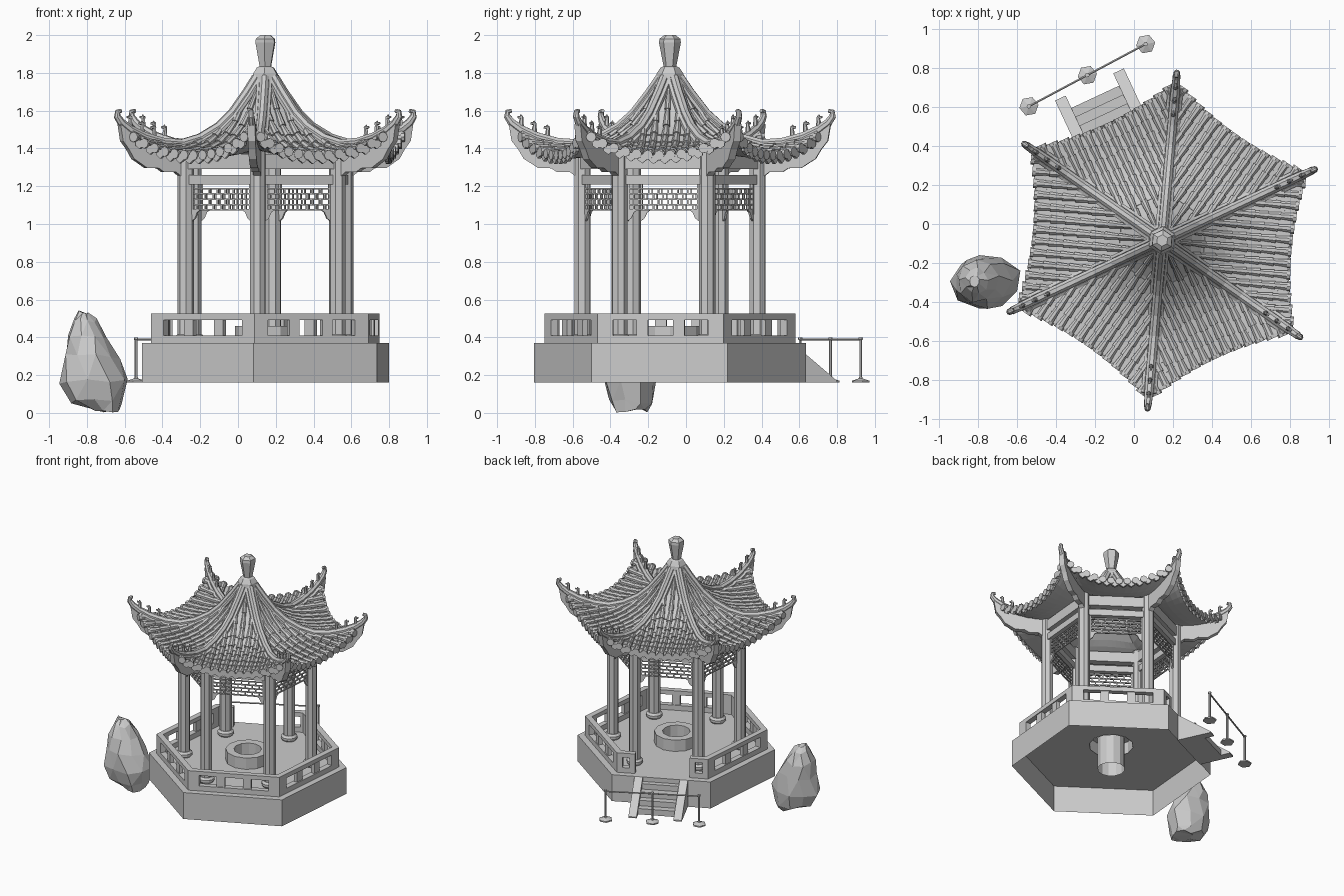
import bpy, bmesh, random
from math import sin, cos, tan, pi, radians
from mathutils import Vector

if "Cube" in bpy.data.objects:
    bpy.data.objects.remove(bpy.data.objects["Cube"])

CX, CY = 0.145, -0.085            # pavilion axis
CORNERS = [25 + 60 * k for k in range(6)]
SIDES = [55 + 60 * k for k in range(6)]
STAIR = 115
T30, C30 = tan(pi / 6), cos(pi / 6)

def P(a, d, l, z):  # point at distance d along heading a, offset l sideways
    a = radians(a)
    return Vector((CX + d * cos(a) - l * sin(a), CY + d * sin(a) + l * cos(a), z))

def loft(bm, rings, cap=True, loop=False):
    vs = [[bm.verts.new(p) for p in r] for r in rings]
    for a, b in list(zip(vs, vs[1:])) + ([(vs[-1], vs[0])] if loop else []):
        for i in range(len(a)):
            j = (i + 1) % len(a)
            bm.faces.new((a[i], a[j], b[j], b[i]))
    if cap:
        bm.faces.new(vs[0][::-1])
        bm.faces.new(vs[-1])

def box(bm, a, d0, d1, l0, l1, z0, z1):
    loft(bm, [[P(a, d0, l0, z), P(a, d1, l0, z), P(a, d1, l1, z), P(a, d0, l1, z)] for z in (z0, z1)])

def lathe(bm, c, prof, n, rot=0, cap=True):
    angles = [radians(rot) + 2 * pi * i / n for i in range(n)]
    loft(bm, [[(c[0] + r * cos(t), c[1] + r * sin(t), z) for t in angles] for r, z in prof], cap)

def tube(bm, pts, radii, side, n=8, tall=1.0):
    rings = []
    for i, p in enumerate(pts):
        up = side.cross((pts[min(i + 1, len(pts) - 1)] - pts[max(i - 1, 0)]).normalized())
        angles = [2 * pi * (k + .5) / n for k in range(n)]
        rings.append([p + radii[i] * (side * cos(t) + up * tall * sin(t)) for t in angles])
    loft(bm, rings)

def plate(bm, a, pts, d0, d1):  # outline (l, z) extruded along d
    loft(bm, [[P(a, d, l, z) for l, z in pts] for d in (d0, d1)])

def done(bm, name):
    bmesh.ops.recalc_face_normals(bm, faces=bm.faces)
    me = bpy.data.meshes.new(name)
    bm.to_mesh(me)
    bm.free()
    bpy.context.collection.objects.link(bpy.data.objects.new(name, me))

def curve(table, x):
    for (x0, y0), (x1, y1) in zip(table, table[1:]):
        if x <= x1:
            break
    return y0 + (y1 - y0) * (x - x0) / (x1 - x0)

# Platform: hollow hexagonal plinth, floor with a round hole
bm = bmesh.new()
top = [bm.verts.new(P(a, .722, 0, .37)) for a in CORNERS]
low = [bm.verts.new(P(a, .722, 0, .16)) for a in CORNERS]
hole = [bm.verts.new(P(30 * i, .16, 0, .37)) for i in range(12)]
edges = [bm.edges.new((r[i - 1], r[i])) for r in (top, hole) for i in range(len(r))]
bmesh.ops.triangle_fill(bm, edges=edges, use_beauty=True, use_dissolve=False)
for i in range(6):
    bm.faces.new((top[i - 1], low[i - 1], low[i], top[i]))
done(bm, "platform")
# Well ring with its shaft hanging under the floor
bm = bmesh.new()
lathe(bm, (CX, CY), [(.16, .365), (.16, .46), (.1, .46), (.1, .17)], 12, cap=False)
done(bm, "well")
# Steps between sloped side walls
bm, walls = bmesh.new(), bmesh.new()
for i in range(4):
    box(bm, STAIR, .62, .665 + .05 * i, -.14, .14, .16, .335 - .043 * i)
for s in (-1, 1):
    slope = ((.62, .16), (.885, .16), (.885, .17), (.626, .37), (.62, .37))
    loft(walls, [[P(STAIR, d, s * l, z) for d, z in slope] for l in (.135, .195)])
done(bm, "steps")
done(walls, "stair_side_walls")
# Balustrade with windows, open at the stairs
bm = bmesh.new()
for a in SIDES:
    runs = [(-.333, .333, ((0, .12), (.31, .4), (.6, .69), (.88, 1)))]
    if a == STAIR:
        runs = [(l0, l1, ((0, .3), (.7, 1))) for l0, l1 in ((-.333, -.2), (.2, .333))]
    for l0, l1, posts in runs:
        box(bm, a, .535, .578, l0, l1, .37, .41)
        box(bm, a, .535, .578, l0, l1, .492, .525)
        for t0, t1 in posts:
            e = 0 if t0 == 0 or t1 == 1 else .007
            box(bm, a, .535 + e, .578 - e, l0 + t0 * (l1 - l0), l0 + t1 * (l1 - l0), .405, .495)
done(bm, "balustrade")
# Columns on drum bases
bm = bmesh.new()
for a in CORNERS:
    c = P(a, .465, 0, 0)
    lathe(bm, c, [(.044, .39), (.044, 1.39)], 8, a + 22.5)
    lathe(bm, c, [(.05, .37), (.06, .385), (.06, .4), (.046, .415)], 12, a)
done(bm, "columns")
# Tie beams and hanging lattice under them
bm, lat = bmesh.new(), bmesh.new()
levels = (1.075, 1.103, 1.131, 1.159, 1.187)
for a in SIDES:
    box(bm, a, .383, .423, -.232, .232, 1.21, 1.26)
    box(bm, a, .375, .428, -.245, .245, 1.29, 1.37)
    for r, z in enumerate(levels):
        box(lat, a, .398, .408, -.19, .19, z - .004, z + .004)
        for i in range(-3, 4 if r < 4 else -3):
            l = i * .052 + (.026 if r % 2 else 0)
            if abs(l) < .18:
                box(lat, a, .398, .408, l - .004, l + .004, z, z + .028)
    for s in (-1, 1):
        box(lat, a, .396, .41, s * .18, s * .196, 1.05, 1.212)
        spandrel = ((.19, 1.078), (.13, 1.078), (.155, 1.062), (.17, 1.03), (.19, 1.015))
        plate(lat, a, [(s * l, z) for l, z in spandrel], .397, .409)
done(bm, "tie_beams")
done(lat, "lattice")

# Roof surface: sagging mid profile blended into upswept corner profile
MID = [(.05, 1.75), (.1, 1.665), (.165, 1.565), (.234, 1.49), (.33, 1.425), (.42, 1.39), (.52, 1.37), (.68, 1.355)]
HIP = [(.058, 1.75), (.105, 1.67), (.19, 1.565), (.27, 1.495), (.38, 1.435), (.49, 1.405), (.6, 1.415), (.71, 1.445), (.84, 1.5)]
def roof_z(d, l):
    w = min(1, abs(l) / (d * T30)) ** 2.2
    return curve(MID, d) * (1 - w) + curve(HIP, d / C30) * w
def eave(l):
    return .655 + .05 * (l / .39) ** 2
def roof_point(a, s, t):
    d = .05 + (.605 + .05 * t * t) * s
    return P(a, d, t * d * T30, roof_z(d, t * d * T30))
bm = bmesh.new()
rings = [[roof_point(a, s / 12, i / 6) for a in SIDES for i in range(-6, 6)] for s in range(13)]
under = [[p - Vector((0, 0, .018)) for p in r] for r in reversed(rings)]
loft(bm, rings + under, cap=False, loop=True)
done(bm, "roof_deck")

# Overlapping barrel tiles, end discs, drip tiles and pan tiles
tiles, ends = bmesh.new(), bmesh.new()
GAP = .0595
for a in SIDES:
    side = P(a, 0, 1, 0) - P(a, 0, 0, 0)
    for i in range(-6, 7):
        l = i * GAP
        d0, d1 = max(.07, abs(l) / T30 + .015), eave(l)
        n = max(1, round((d1 - d0) / .075))
        for k in range(n):
            da, db = d0 + (d1 - d0) * k / n, d0 + (d1 - d0) * (k + 1) / n
            tube(tiles, [P(a, da, l, roof_z(da, l) + .006), P(a, db, l, roof_z(db, l) + .008)],
                 [.008 + .009 * min(1, da / .3), .01 + .013 * min(1, db / .3)], side, 8)
        z = roof_z(d1, l) + .006
        plate(ends, a, [(l + .027 * cos(pi * k / 4), z + .027 * sin(pi * k / 4)) for k in range(8)], d1 - .005, d1 + .012)
        if i == 6:
            continue
        m = l + GAP / 2
        d, z = eave(m), roof_z(eave(m), m)
        drip = ((-.026, .008), (.026, .008), (.024, -.022), (0, -.04), (-.024, -.022))
        plate(ends, a, [(m + x, z + h) for x, h in drip], d - .012, d + .006)
        for k in range(int((d - max(abs(m) / T30 + .03, .2)) / .055)):
            da, db = d - .055 * (k + 1), d - .055 * k
            tube(tiles, [P(a, da, m, roof_z(da, m)), P(a, db, m, roof_z(db, m) + .004)], [.02, .02], side, 4, .3)
done(tiles, "roof_tiles")
done(ends, "eave_tile_ends")

# Hip ridges with curled tips, ridge figures, scalloped brackets beneath
RIDGE = [(.05, 1.775), (.105, 1.695), (.19, 1.585), (.27, 1.513), (.38, 1.452), (.49, 1.422), (.6, 1.43),
         (.71, 1.46), (.79, 1.498), (.84, 1.535), (.865, 1.57), (.862, 1.595), (.842, 1.6)]
RAD = [.026] * 8 + [.024, .021, .017, .014, .01]
SCALLOP = [(.44, 1.24), (.49, 1.245), (.53, 1.275), (.6, 1.275), (.63, 1.295), (.7, 1.297), (.735, 1.32), (.775, 1.345),
           (.805, 1.395), (.84, 1.44), (.855, 1.53), (.79, 1.48), (.71, 1.44), (.6, 1.41), (.44, 1.41)]
bm, fig, brk = bmesh.new(), bmesh.new(), bmesh.new()
for a in CORNERS:
    side = P(a, 0, 1, 0) - P(a, 0, 0, 0)
    tube(bm, [P(a, r, 0, z) for r, z in RIDGE], RAD, side, 8, 1.1)
    for s in (-1, 1):
        tube(bm, [P(a, r, s * .026, z - .018) for r, z in RIDGE[:9]], [.016] * 9, side, 6)
    for r in (.65, .72, .79):
        z = curve(RIDGE, r) + .015
        body = [(0, 0), (0, .03), (-.003, .05), (.004, .066)]
        for pts, rad in ((body, [.014, .012, .009, .004]), ([(-.008, .05), (.02, .054)], [.01, .006])):
            tube(fig, [P(a, r + x, 0, z + h) for x, h in pts], rad, side, 6)
    loft(brk, [[P(a, r, l, z) for r, z in SCALLOP] for l in (-.02, .02)])
done(bm, "hip_ridges")
done(fig, "ridge_figures")
done(brk, "corner_brackets")
# Finial
bm = bmesh.new()
lathe(bm, (CX, CY), [(.06, 1.72), (.078, 1.755), (.072, 1.795), (.05, 1.828), (.034, 1.835), (.058, 1.96), (.056, 1.98), (.03, 2)], 6, 25)
done(bm, "finial")
# Rope barrier
bm, rope = bmesh.new(), bmesh.new()
posts = [(.06, .925), (-.24, .765), (-.54, .605)]
for c in posts:
    lathe(bm, c, [(.05, .16), (.05, .17), (.012, .182), (.008, .19), (.008, .385), (.012, .388), (.012, .4)], 6, 10)
tube(rope, [Vector((*posts[0], .388)), Vector((*posts[2], .388))], [.006] * 2, Vector((.47, -.88, 0)), 6)
done(bm, "barrier_posts")
done(rope, "barrier_rope")
# Garden rock: jittered stacked rings, partly triangulated facets
random.seed(5)
bm, rings = bmesh.new(), []
for z, x, rx, ry in ((.012, -.70, .075, .085), (.06, -.75, .145, .12), (.17, -.766, .18, .15), (.3, -.785, .15, .135),
                     (.41, -.8, .105, .105), (.49, -.81, .06, .07), (.53, -.82, .025, .03)):
    o, ring = random.uniform(0, .5), []
    for i in range(9):
        j, t = random.uniform(.88, 1.08), o + 2 * pi * i / 9
        ring.append((x + rx * j * cos(t), -.295 + ry * j * sin(t), max(.003, z + random.uniform(-.015, .012))))
    rings.append(ring)
loft(bm, rings)
bmesh.ops.triangulate(bm, faces=list(bm.faces)[::2])
done(bm, "garden_rock")
